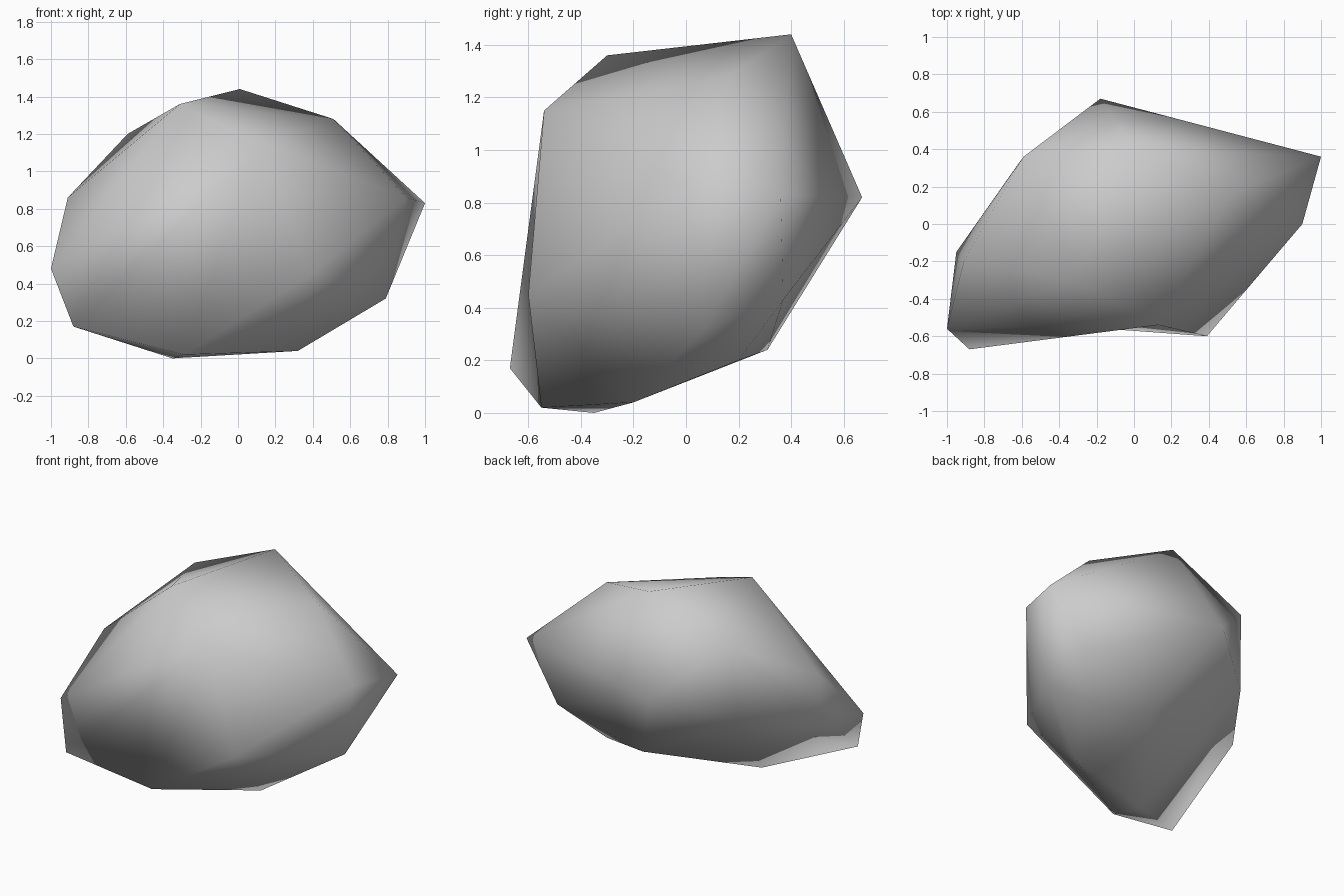
import bpy
import bmesh
from mathutils import Vector

default_cube = bpy.data.objects.get("Cube")
if default_cube:
    bpy.data.objects.remove(default_cube, do_unlink=True)


def make_material(name, colour):
    material = bpy.data.materials.new(name)
    material.use_nodes = True
    material.diffuse_color = colour
    shader = next(n for n in material.node_tree.nodes if n.type == "BSDF_PRINCIPLED")
    shader.inputs["Base Color"].default_value = colour
    return material


# Chiselled corners of the boulder, named by where they sit
corners = {
    # crown
    "peak": (0.01, 0.4, 1.44),
    "crown_front": (-0.31, -0.3, 1.36),
    "crown_left": (0.51, 0.16, 1.28),
    "crown_back": (-0.59, 0.36, 1.2),
    "brow": (0.13, -0.54, 1.15),
    # widest band
    "left_tip": (1, 0.36, 0.83),
    "left_front": (0.9, 0, 0.86),
    "back_tip": (-0.18, 0.67, 0.82),
    "back_right": (-0.62, 0.32, 0.67),
    "right_shoulder": (-0.91, -0.2, 0.86),
    "right_side": (-0.95, -0.15, 0.6),
    "right_tip": (-1, -0.56, 0.48),
    "front_knuckle": (0.39, -0.6, 0.45),
    # tapering underside
    "right_toe": (-0.88, -0.67, 0.17),
    "left_heel": (0.75, 0.37, 0.43),
    "left_toe": (0.79, 0.07, 0.32),
    "under_left": (0.48, 0.2, 0.2),
    "under_back": (0.12, 0.31, 0.24),
    "foot_left": (0.32, -0.2, 0.04),
    "foot_front": (-0.29, -0.55, 0.02),
    "foot_base": (-0.35, -0.35, 0),
}

# Wrap the corners in a faceted skin
bm = bmesh.new()
for point in corners.values():
    bm.verts.new(point)
hull = bmesh.ops.convex_hull(bm, input=bm.verts[:])
loose = [v for v in bm.verts if not v.link_faces]
bmesh.ops.delete(bm, geom=loose, context="VERTS")
bmesh.ops.triangulate(bm, faces=bm.faces[:])


def nearest(name):
    target = Vector(corners[name])
    return min(bm.verts, key=lambda v: (v.co - target).length)


# Turn the front ridge into a shallow hollow
ridge = bm.edges.get((nearest("right_toe"), nearest("front_knuckle")))
if ridge:
    bmesh.utils.edge_rotate(ridge, True)
bmesh.ops.recalc_face_normals(bm, faces=bm.faces[:])
for face in bm.faces:
    face.smooth = True

mesh = bpy.data.meshes.new("boulder")
bm.to_mesh(mesh)
bm.free()
mesh.materials.append(make_material("stone grey", (0.6, 0.6, 0.6, 1)))
boulder = bpy.data.objects.new("boulder", mesh)
bpy.context.collection.objects.link(boulder)
